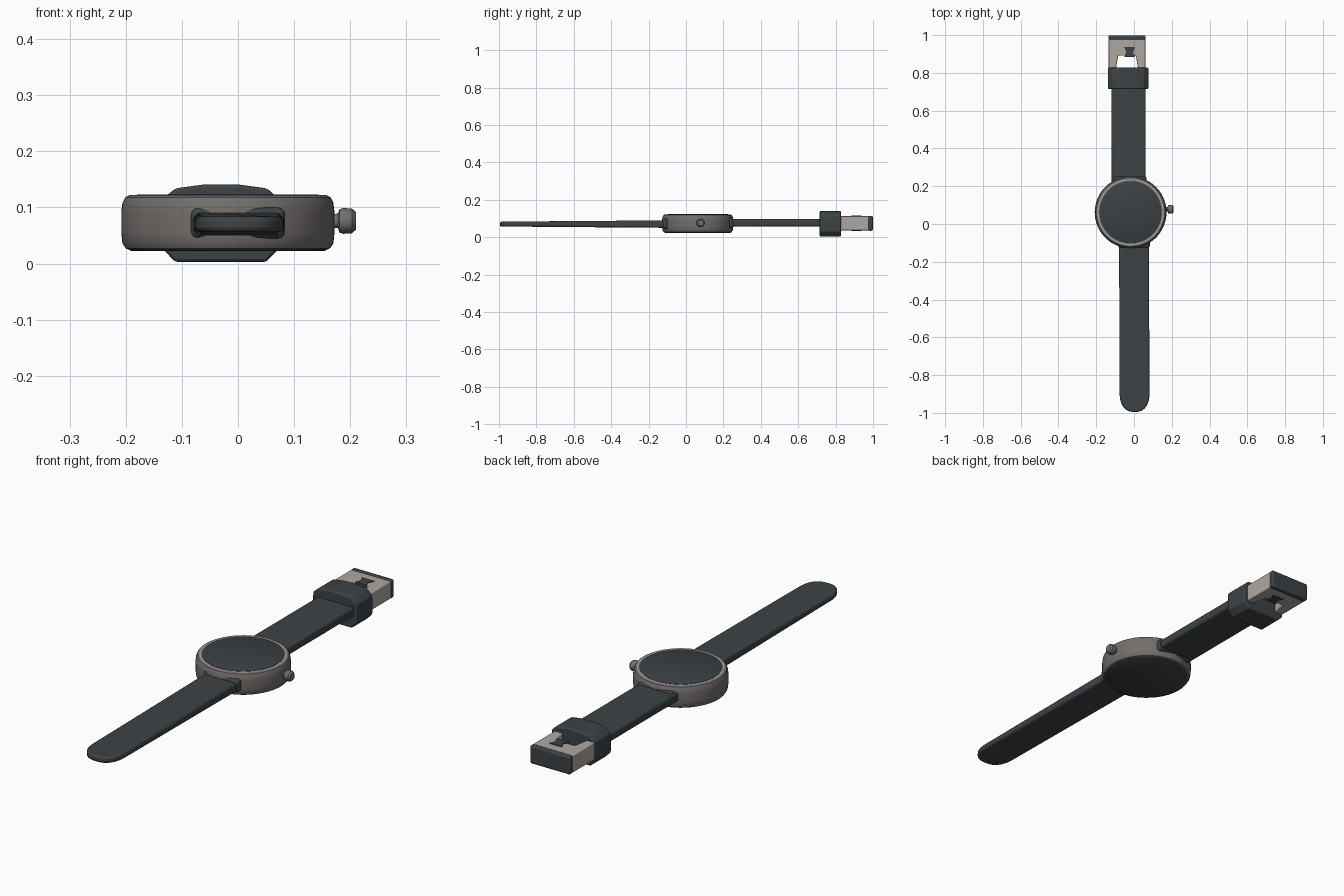
import bpy, bmesh, math
from mathutils import Matrix, Vector

if "Cube" in bpy.data.objects:
    bpy.data.objects.remove(bpy.data.objects["Cube"])


def material(name, r, g, b):
    m = bpy.data.materials.new(name)
    m.diffuse_color = (r, g, b, 1)
    m.use_nodes = True
    m.node_tree.nodes["Principled BSDF"].inputs["Base Color"].default_value = m.diffuse_color
    return m


STRAP = material("dark slate strap", 0.046, 0.055, 0.062)
GLASS = material("dark slate glass", 0.042, 0.051, 0.058)
CASE = material("warm grey metal", 0.17, 0.155, 0.148)
LIGHT = material("pale metal", 0.42, 0.39, 0.36)


def finish(name, bm, mats, bevel=0.0, angle=35):
    bmesh.ops.recalc_face_normals(bm, faces=bm.faces)
    me = bpy.data.meshes.new(name)
    bm.to_mesh(me)
    bm.free()
    ob = bpy.data.objects.new(name, me)
    bpy.context.collection.objects.link(ob)
    for m in mats:
        me.materials.append(m)
    if bevel:
        mod = ob.modifiers.new("soft edges", 'BEVEL')
        mod.width, mod.segments, mod.limit_method = bevel, 3, 'ANGLE'
    bpy.context.view_layer.objects.active = ob
    ob.select_set(True)
    bpy.ops.object.shade_smooth_by_angle(angle=math.radians(angle))
    ob.select_set(False)
    return ob


def prism(name, pts, vec, mat, bevel=0.0, edit=None):
    """Extrude a flat outline of 3D points along vec."""
    bm = bmesh.new()
    f = bm.faces.new([bm.verts.new(p) for p in pts])
    r = bmesh.ops.extrude_face_region(bm, geom=[f])
    for v in r["geom"]:
        if isinstance(v, bmesh.types.BMVert):
            v.co += Vector(vec)
    if edit:
        for v in bm.verts:
            edit(v.co)
    return finish(name, bm, [mat], bevel)


def box(name, x0, x1, y0, y1, z0, z1, mat, bevel=0.0):
    return prism(name, [(x0, y0, z0), (x1, y0, z0), (x1, y1, z0), (x0, y1, z0)],
                 (0, 0, z1 - z0), mat, bevel)


def lathe(name, profile, matrix, mats, rule=None, n=64):
    """Spin a (radius, height) profile; rule gives the material of each band."""
    bm = bmesh.new()
    rings = [[bm.verts.new(matrix @ Vector((r * math.cos(2 * math.pi * i / n),
                                            r * math.sin(2 * math.pi * i / n), h)))
              for i in range(n)] for r, h in profile]
    for k in range(len(rings) - 1):
        for i in range(n):
            j = (i + 1) % n
            f = bm.faces.new((rings[k][i], rings[k][j], rings[k + 1][j], rings[k + 1][i]))
            f.material_index = rule(k) if rule else 0
    for k, ring in ((0, rings[0]), (len(rings) - 1, rings[-1])):
        f = bm.faces.new(ring)
        f.material_index = rule(k) if rule else 0
    return finish(name, bm, mats)


# Round case with pale rim, glass face and dark back
CX, CY = -0.018, 0.062
centre = Matrix.Translation((CX, CY, 0))
lathe("watch_case",
      [(0.174, 0.024), (0.182, 0.027), (0.188, 0.036), (0.190, 0.055), (0.190, 0.092),
       (0.188, 0.108), (0.183, 0.118), (0.175, 0.122), (0.169, 0.122), (0.162, 0.120)],
      centre, [CASE, LIGHT], lambda k: 1 if k == 7 else 0)
lathe("watch_glass", [(0.164, 0.115), (0.164, 0.1215), (0.160, 0.1235)], centre, [GLASS])
lathe("case_back", [(0.172, 0.022), (0.176, 0.0245), (0.176, 0.03)], centre, [GLASS])

# Crown on the right side
lathe("crown",
      [(0.012, 0.165), (0.013, 0.178), (0.021, 0.181), (0.023, 0.188), (0.022, 0.203), (0.016, 0.210)],
      Matrix.Translation((0, 0.078, 0.076)) @ Matrix.Rotation(math.pi / 2, 4, 'Y'), [CASE], n=12)

# Lower strap with rounded tip, thinning towards the end
tip = [(0.003 + 0.079 * math.copysign(abs(math.cos(a)) ** 0.75, math.cos(a)),
        -0.90 - 0.095 * math.sin(a), 0.05)
       for a in [math.pi * i / 20 for i in range(21)]]


def taper(co):
    t = min(1, max(0, (-0.1 - co.y) / 0.8))
    co.z = 0.07 + (co.z - 0.07) * (1 - 0.32 * t)


prism("lower_strap", [(0.079, -0.09, 0.05)] + tip + [(-0.079, -0.09, 0.05)],
      (0, 0, 0.04), STRAP, 0.009, taper)
box("lower_strap_collar", -0.084, 0.084, -0.126, -0.07, 0.045, 0.1, STRAP, 0.012)

# Upper strap
box("upper_strap", -0.118, 0.062, 0.2, 0.80, 0.057, 0.097, STRAP, 0.01)
box("upper_strap_collar", -0.108, 0.066, 0.19, 0.255, 0.05, 0.102, STRAP, 0.012)

# Keeper loop: chamfered block around the strap
loop = [(-0.138, 0.03), (-0.112, 0.003), (0.05, 0.003), (0.076, 0.03),
        (0.076, 0.112), (0.052, 0.134), (0.0, 0.141), (-0.06, 0.141), (-0.112, 0.134), (-0.138, 0.112)]
prism("keeper_loop", [(x, 0.715, z) for x, z in loop], (0, 0.113, 0), STRAP, 0.006)

# Buckle: pale frame with an opening, dark end bar and dark tongue
BX = -0.037
frame = [(-0.097, 0.80), (-0.097, 0.978), (0.097, 0.978), (0.097, 0.80),
         (0.062, 0.80), (0.047, 0.892), (-0.047, 0.892), (-0.062, 0.80)]
prism("buckle_frame", [(BX + x, y, 0.036) for x, y in frame], (0, 0, 0.076), LIGHT, 0.004)
box("buckle_end_bar", BX - 0.098, BX + 0.098, 0.974, 0.999, 0.034, 0.114, STRAP, 0.008)
tongue = [(-0.028, 0.885), (-0.018, 0.91), (-0.03, 0.937), (0.03, 0.937), (0.018, 0.91), (0.028, 0.885)]
prism("buckle_tongue", [(BX + 0.014 + x, y, 0.034) for x, y in tongue], (0, 0, 0.081), STRAP)
